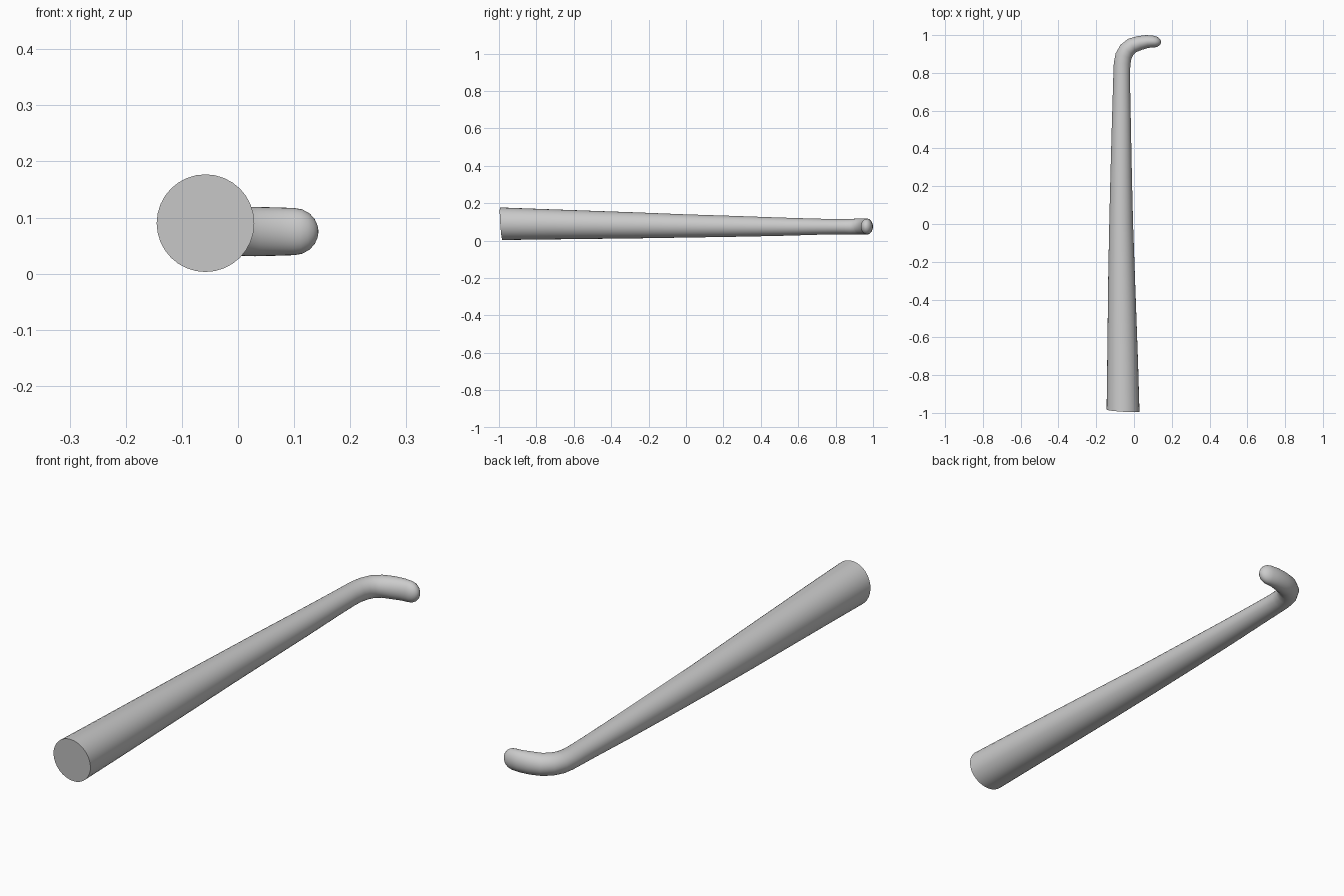
import bpy, bmesh, math
from mathutils import Vector

if "Cube" in bpy.data.objects:
    bpy.data.objects.remove(bpy.data.objects["Cube"])

SIDES = 32

# Centre line: x, y, z, in-plane half width, vertical half height
stations = [
    (-0.058, -0.988, 0.090, 0.087, 0.087),
    (-0.060, -0.75, 0.087, 0.082, 0.081),
    (-0.063, -0.50, 0.084, 0.076, 0.075),
    (-0.066, -0.25, 0.081, 0.070, 0.069),
    (-0.068, 0.00, 0.078, 0.063, 0.062),
    (-0.068, 0.25, 0.076, 0.057, 0.056),
    (-0.067, 0.50, 0.074, 0.051, 0.049),
    (-0.066, 0.70, 0.074, 0.046, 0.043),
    (-0.065, 0.80, 0.074, 0.044, 0.041),
    (-0.063, 0.85, 0.074, 0.044, 0.041),
    (-0.055, 0.89, 0.074, 0.044, 0.042),
    (-0.038, 0.922, 0.075, 0.043, 0.043),
    (-0.010, 0.945, 0.075, 0.041, 0.043),
    (0.030, 0.958, 0.075, 0.038, 0.044),
    (0.070, 0.966, 0.075, 0.034, 0.043),
    (0.100, 0.966, 0.075, 0.031, 0.042),
]
# Rounded tip: the last section shrinks along a quarter ellipse
for a in (20, 40, 58, 74, 84):
    s, c = math.sin(math.radians(a)), math.cos(math.radians(a))
    stations.append((0.100 + 0.043 * s, 0.966 - 0.006 * s, 0.075, 0.031 * c, 0.042 * c))

bm = bmesh.new()
centres = [Vector(p[:3]) for p in stations]
rings = []
for i, (x, y, z, w, h) in enumerate(stations):
    t = centres[min(i + 1, len(centres) - 1)] - centres[max(i - 1, 0)]
    t.z = 0
    side = Vector((t.y, -t.x, 0)).normalized()
    ring = []
    for k in range(SIDES):
        a = 2 * math.pi * k / SIDES
        p = centres[i] + side * (w * math.cos(a)) + Vector((0, 0, h * math.sin(a)))
        if i == 0:  # slightly slanted cut at the thick end
            p.y -= 0.006 * math.cos(a) + 0.006 * math.sin(a)
        ring.append(bm.verts.new(p))
    rings.append(ring)

# Skin the rings and close both ends
for r0, r1 in zip(rings, rings[1:]):
    for k in range(SIDES):
        n = (k + 1) % SIDES
        bm.faces.new((r0[k], r0[n], r1[n], r1[k]))
bm.faces.new(rings[0])
bm.faces.new(rings[-1])
bmesh.ops.recalc_face_normals(bm, faces=bm.faces)

mesh = bpy.data.meshes.new("hooked_stick")
bm.to_mesh(mesh)
bm.free()
stick = bpy.data.objects.new("hooked_stick", mesh)
bpy.context.collection.objects.link(stick)
bpy.context.view_layer.objects.active = stick
stick.select_set(True)
bpy.ops.object.shade_smooth_by_angle(angle=math.radians(50))
